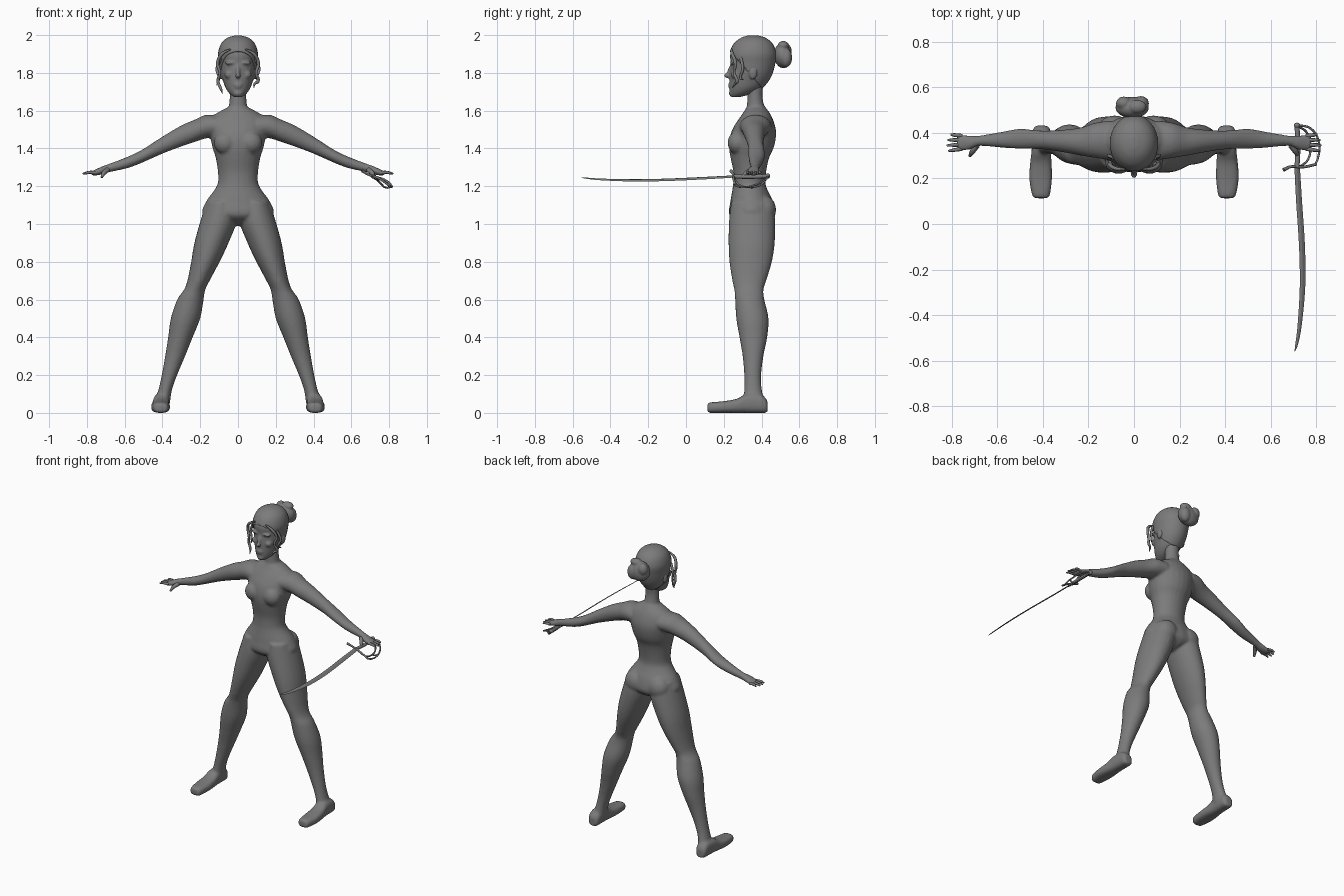
import bpy, bmesh, math
from mathutils import Vector, Matrix

grey = bpy.data.materials.new("plain grey")
grey.diffuse_color = (0.2, 0.2, 0.2, 1)


def resample(rows, n=4):
    """Catmull-Rom interpolation between rows of section values."""
    out = []
    for i in range(len(rows) - 1):
        p0, p1, p2 = rows[max(i - 1, 0)], rows[i], rows[i + 1]
        p3 = rows[min(i + 2, len(rows) - 1)]
        for k in range(n):
            t = k / n
            out.append([0.5 * (2 * b + (c - a) * t + (2 * a - 5 * b + 4 * c - d) * t * t
                        + (3 * b - a - 3 * c + d) * t ** 3)
                        for a, b, c, d in zip(p0, p1, p2, p3)])
    return out + [list(rows[-1])]


def loft(bm, axis, rows, sx=1, sides=24, power=1.0, n=4):
    """Rows: position on axis, then min/max of the other two axes in x, y, z order."""
    rings = []
    for pos, a0, a1, b0, b1 in resample(rows, n):
        ring = []
        for s in range(sides):
            t = 2 * math.pi * s / sides
            c, d = (math.copysign(abs(f(t)) ** power, f(t)) for f in (math.cos, math.sin))
            co = [(a0 + a1) / 2 + c * (a1 - a0) / 2, (b0 + b1) / 2 + d * (b1 - b0) / 2]
            co.insert("xyz".index(axis), pos)
            ring.append(bm.verts.new((co[0] * sx, co[1], co[2])))
        rings.append(ring)
    faces = [bm.faces.new(rings[0]), bm.faces.new(rings[-1][::-1])]
    for r, q in zip(rings, rings[1:]):
        for s in range(sides):
            e = (s + 1) % sides
            faces.append(bm.faces.new((r[s], q[s], q[e], r[e])))
    bmesh.ops.recalc_face_normals(bm, faces=faces)


def ball(bm, centre, radii, tilt=0):
    m = Matrix.Translation(centre) @ Matrix.Rotation(tilt, 4, 'X') @ Matrix.Diagonal((*radii, 1))
    bmesh.ops.create_uvsphere(bm, u_segments=20, v_segments=14, radius=1, matrix=m)


def finish(name, bm, voxel=None, smooth=3):
    me = bpy.data.meshes.new(name)
    bm.to_mesh(me)
    bm.free()
    ob = bpy.data.objects.new(name, me)
    bpy.context.collection.objects.link(ob)
    me.materials.append(grey)
    me.shade_smooth()
    if voxel:
        r = ob.modifiers.new("merge", 'REMESH')
        r.mode, r.voxel_size, r.use_smooth_shade = 'VOXEL', voxel, True
        s = ob.modifiers.new("soften", 'SMOOTH')
        s.factor, s.iterations = 0.5, smooth
    return ob


def tube(name, pts, radius, taper=None):
    cu = bpy.data.curves.new(name, 'CURVE')
    cu.dimensions, cu.bevel_depth, cu.bevel_resolution = '3D', radius, 2
    cu.resolution_u, cu.use_fill_caps = 5, True
    sp = cu.splines.new('BEZIER')
    sp.bezier_points.add(len(pts) - 1)
    for i, (b, p) in enumerate(zip(sp.bezier_points, pts)):
        b.co, b.handle_left_type, b.handle_right_type = p, 'AUTO', 'AUTO'
        b.radius = taper[i] if taper else 1
    ob = bpy.data.objects.new(name, cu)
    bpy.context.collection.objects.link(ob)
    cu.materials.append(grey)


# Body: torso, neck, legs, feet and arms merged into one skin
bm = bmesh.new()
torso = [(0.99, .02, .31, .39), (1.01, .06, .27, .44), (1.05, .185, .228, .472),
         (1.12, .168, .235, .46), (1.18, .125, .245, .432), (1.22, .106, .25, .42),
         (1.28, .107, .25, .425), (1.35, .118, .236, .44), (1.40, .134, .228, .463),
         (1.45, .145, .23, .475), (1.50, .155, .245, .476), (1.55, .15, .275, .462),
         (1.585, .115, .30, .445), (1.62, .05, .322, .42)]
loft(bm, 'z', [(z, -w, w, f, b) for z, w, f, b in torso])
neck = [(1.57, .075, .32, .43), (1.62, .05, .322, .415), (1.68, .044, .325, .405), (1.74, .046, .32, .41)]
loft(bm, 'z', [(z, -w, w, f, b) for z, w, f, b in neck])
leg = [(1.12, .01, .165, .24, .46), (1.02, .005, .198, .228, .472), (.9, .05, .231, .225, .47),
       (.8, .097, .248, .23, .455), (.7, .15, .268, .245, .425), (.65, .174, .287, .256, .41),
       (.6, .182, .322, .26, .415), (.5, .2, .356, .266, .437), (.4, .24, .37, .283, .43),
       (.3, .28, .386, .3, .41), (.2, .322, .404, .308, .398), (.12, .35, .422, .308, .402),
       (.05, .36, .445, .3, .42)]
foot = [(.113, .385, .43, .004, .045), (.125, .37, .447, 0, .055), (.2, .36, .46, 0, .062),
        (.27, .362, .456, 0, .075), (.32, .365, .45, 0, .10), (.39, .366, .446, 0, .10),
        (.42, .37, .442, 0, .08), (.432, .385, .43, .005, .06)]
arm = [(.1, .28, .455, 1.46, 1.575), (.17, .29, .445, 1.453, 1.578), (.23, .30, .425, 1.434, 1.552),
       (.3, .313, .415, 1.41, 1.522), (.4, .328, .41, 1.372, 1.463), (.5, .33, .418, 1.328, 1.398),
       (.58, .335, .405, 1.297, 1.358), (.68, .343, .388, 1.274, 1.32), (.72, .327, .389, 1.262, 1.305),
       (.765, .322, .392, 1.256, 1.284), (.778, .335, .385, 1.262, 1.28)]
for sx in (1, -1):
    loft(bm, 'z', leg, sx)
    loft(bm, 'y', foot, sx, power=.75)
    loft(bm, 'x', arm, sx)
    ball(bm, (sx * .068, .272, 1.43), (.06, .052, .06))
    ball(bm, (sx * .085, .415, 1.075), (.075, .062, .075))
finish("body", bm, .008, 4)

# Fingers and thumbs
for sx, side in ((1, "left"), (-1, "right")):
    for i, tip in enumerate((.805, .818, .822, .815)):
        y = .387 - i * .019
        tube(f"{side}_finger_{i + 1}", [(sx * .755, y, 1.271), (sx * .79, y + .004 - i * .003, 1.273),
             (sx * tip, y + .006 - i * .005, 1.266)], .009, (1, .9, .5))
    tube(f"{side}_thumb", [(sx * .69, .345, 1.287), (sx * .71, .318, 1.27), (sx * .722, .298, 1.246)],
         .012, (1.1, 1, .5))

# Head with brow, nose, cheeks, lips, chin and ears
skull = [(1.672, .02, .24, .285), (1.69, .045, .232, .35), (1.72, .066, .23, .40),
         (1.76, .08, .23, .435), (1.80, .09, .232, .455), (1.85, .096, .236, .468),
         (1.90, .1, .234, .474), (1.95, .085, .256, .455), (1.98, .055, .292, .42), (1.993, .015, .33, .38)]
skull = [(z, -w, w, f, b) for z, w, f, b in skull]
bm = bmesh.new()
loft(bm, 'z', skull)
ball(bm, (0, .232, 1.812), (.011, .012, .045), -.35)
ball(bm, (0, .219, 1.786), (.014, .018, .012))
ball(bm, (0, .235, 1.738), (.024, .013, .007))
ball(bm, (0, .236, 1.725), (.02, .013, .007))
ball(bm, (0, .245, 1.692), (.025, .018, .018))
for sx in (1, -1):
    ball(bm, (sx * .036, .25, 1.853), (.034, .017, .01))
    ball(bm, (sx * .046, .262, 1.79), (.026, .024, .022))
    ball(bm, (sx * .092, .355, 1.80), (.012, .022, .034))
finish("head", bm, .006, 2)

# Hair cap: a larger skull cut along the slanting hairline
bm = bmesh.new()
loft(bm, 'z', skull, sides=32, n=5)
bmesh.ops.scale(bm, vec=(1.06, 1.04, 1.03), verts=bm.verts,
                space=Matrix.Translation((0, -.35, -1.82)))
bmesh.ops.bisect_plane(bm, geom=bm.verts[:] + bm.edges[:] + bm.faces[:], plane_co=(0, .24, 1.905),
                       plane_no=Vector((0, .17, .15)), clear_inner=True)
cap = finish("hair_cap", bm)
sol = cap.modifiers.new("thickness", 'SOLIDIFY')
sol.thickness, sol.offset = .01, -1

# Hair bun with wrapped locks
bm = bmesh.new()
ball(bm, (-.008, .512, 1.89), (.074, .047, .066), .15)
ball(bm, (.015, .515, 1.945), (.04, .03, .024))
ball(bm, (-.045, .53, 1.915), (.034, .03, .04))
ball(bm, (.03, .53, 1.88), (.036, .032, .05))
finish("hair_bun", bm, .006, 2)

# Loose wavy strands beside the face
for sx, side in ((1, "left"), (-1, "right")):
    drop = .03 if sx > 0 else 0
    tube(f"{side}_long_strand", [(sx * .04, .24, 1.925), (sx * .085, .245, 1.9), (sx * .108, .262, 1.85),
         (sx * .096, .255, 1.80), (sx * .106, .27, 1.755), (sx * .09, .262, 1.715 + drop),
         (sx * .083, .245, 1.69 + drop)], .009, (.5, 1, 1, .8, 1, .8, .2))
    tube(f"{side}_short_strand", [(sx * .09, .29, 1.88), (sx * .112, .30, 1.82),
         (sx * .1, .29, 1.77), (sx * .113, .305, 1.735 + drop)], .008, (1, 1, .8, .2))

# Curved sabre blade: x centre, half width and height along its length
bm = bmesh.new()
stations = resample([(.26, .716, .012, 1.252), (.1, .725, .013, 1.243), (-.1, .738, .013, 1.234),
                     (-.28, .74, .012, 1.231), (-.45, .727, .009, 1.236), (-.53, .714, .006, 1.243),
                     (-.56, .706, .001, 1.247)])
rings = []
for y, x, w, z in stations:
    rings.append([bm.verts.new(p) for p in ((x - w, y, z + .5 * w), (x, y, z + .3 * w),
                                            (x + w, y, z - .5 * w), (x, y, z - .3 * w))])
for r, q in zip(rings, rings[1:]):
    for s in range(4):
        bm.faces.new((r[s], q[s], q[(s + 1) % 4], r[(s + 1) % 4]))
bm.faces.new(rings[0])
bm.faces.new(rings[-1][::-1])
bmesh.ops.recalc_face_normals(bm, faces=bm.faces)
blade = finish("sabre_blade", bm)
blade.data.shade_flat()

# Sabre hilt: grip, crossbar, pommel and basket bars
tube("sabre_grip", [(.716, .25, 1.252), (.72, .34, 1.25), (.716, .43, 1.254)], .011)
bm = bmesh.new()
ball(bm, (.716, .433, 1.254), (.014, .012, .014))
finish("sabre_pommel", bm)
tube("sabre_crossbar", [(.657, .238, 1.282), (.69, .252, 1.262), (.74, .25, 1.245), (.80, .262, 1.205)],
     .006, (1.4, 1, 1, 1))
tube("knuckle_bow", [(.716, .435, 1.254), (.775, .42, 1.235), (.812, .36, 1.205), (.808, .29, 1.195),
     (.795, .26, 1.205)], .005)
tube("guard_ring", [(.73, .252, 1.245), (.765, .285, 1.205), (.775, .34, 1.195), (.76, .40, 1.21),
     (.72, .43, 1.25)], .005)
tube("guard_bar", [(.775, .34, 1.195), (.795, .35, 1.192), (.812, .35, 1.203)], .005)
